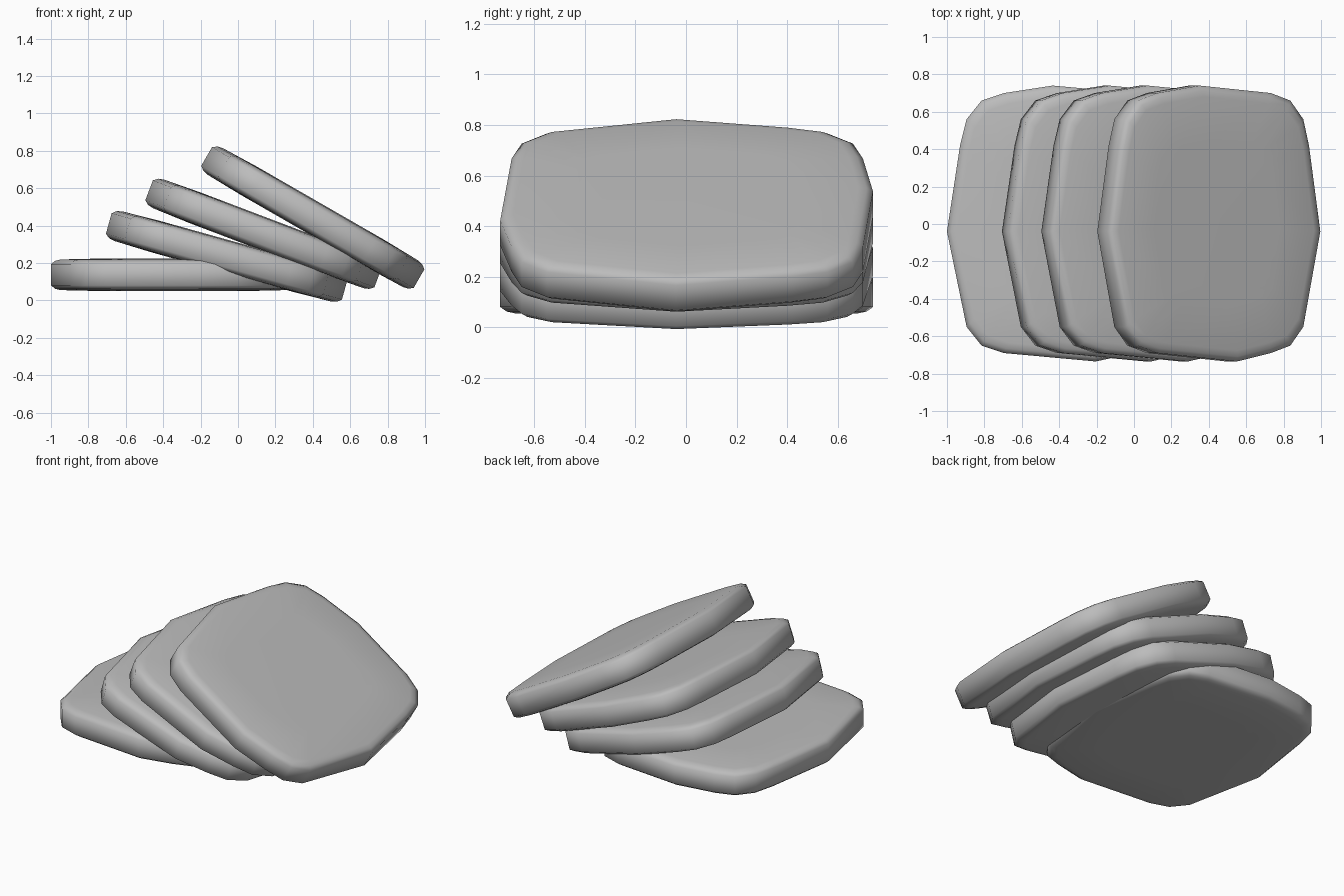
import bpy, bmesh, math

cube = bpy.data.objects.get("Cube")
if cube:
    bpy.data.objects.remove(cube, do_unlink=True)

# Single plain grey material
grey = bpy.data.materials.new("plain_grey")
grey.use_nodes = True
colour = (0.5, 0.5, 0.5, 1)
grey.diffuse_color = colour
grey.node_tree.nodes["Principled BSDF"].inputs["Base Color"].default_value = colour

# Rounded, slightly irregular slab outline, counter-clockwise
right_side = [(0.35, -0.69), (0.47, -0.65), (0.55, -0.55), (0.655, -0.04),
              (0.585, 0.42), (0.55, 0.56), (0.47, 0.66), (0.35, 0.70)]
left_side = [(-x, y) for x, y in reversed(right_side)]
outline = [(0.14, -0.735)] + right_side + [(-0.09, 0.74)] + left_side

# Cross-section from lower face to upper face: (outline scale, height)
upper = [(1, 0.057), (0.965, 0.075), (0.92, 0.082), (0.6, 0.087)]
section = [(s, -z) for s, z in reversed(upper)] + upper


def make_slab(name, x, z, tilt):
    bm = bmesh.new()
    rings = [[bm.verts.new((px * s, py * s, h)) for px, py in outline]
             for s, h in section]
    n = len(outline)
    for low, high in zip(rings, rings[1:]):
        for i in range(n):
            j = (i + 1) % n
            bm.faces.new((low[i], low[j], high[j], high[i]))
    bm.faces.new(rings[0][::-1])
    bm.faces.new(rings[-1])
    mesh = bpy.data.meshes.new(name)
    bm.to_mesh(mesh)
    bm.free()
    mesh.materials.append(grey)
    slab = bpy.data.objects.new(name, mesh)
    bpy.context.collection.objects.link(slab)
    slab.location = (x, 0, z)
    slab.rotation_euler.y = math.radians(tilt)
    bpy.ops.object.select_all(action='DESELECT')
    slab.select_set(True)
    bpy.context.view_layer.objects.active = slab
    bpy.ops.object.shade_smooth_by_angle(angle=math.radians(60))


# Flat slab at the bottom, with three more fanned out on top
make_slab("bottom_slab", -0.345, 0.137, 0)
make_slab("lower_middle_slab", -0.06, 0.235, 15.6)
make_slab("upper_middle_slab", 0.137, 0.356, 20.8)
make_slab("top_slab", 0.40, 0.443, 29.9)
